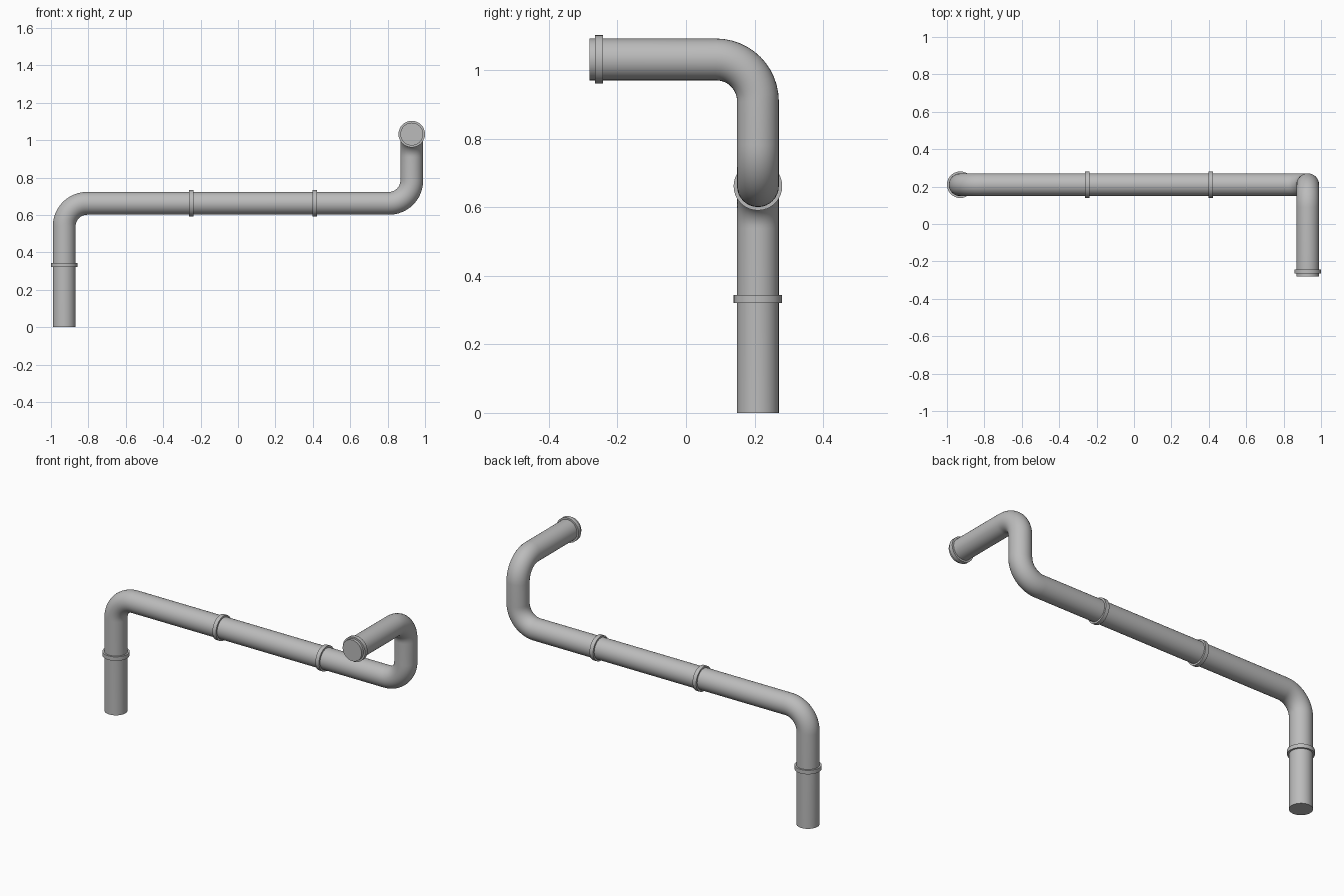
import bpy
import math
from mathutils import Vector

cube = bpy.data.objects.get("Cube")
if cube:
    bpy.data.objects.remove(cube, do_unlink=True)

PIPE_R, BAND_R, BAND_W, BEND_R = 0.061, 0.071, 0.023, 0.122
SIDE_X, BACK_Y, RUN_Z, TOP_Z = 0.929, 0.21, 0.662, 1.032

grey = bpy.data.materials.new("grey metal")
grey.use_nodes = True
grey.diffuse_color = (0.5, 0.5, 0.5, 1)
grey.node_tree.nodes["Principled BSDF"].inputs["Base Color"].default_value = (0.5, 0.5, 0.5, 1)


def activate(obj):
    bpy.ops.object.select_all(action='DESELECT')
    obj.select_set(True)
    bpy.context.view_layer.objects.active = obj


def rounded_path(corners, radius, steps=12):
    """Replace every inner corner with a quarter-circle bend."""
    pts = [corners[0]]
    for prev, corner, following in zip(corners, corners[1:], corners[2:]):
        back = (prev - corner).normalized()
        ahead = (following - corner).normalized()
        centre = corner + (back + ahead) * radius
        for i in range(steps + 1):
            a = math.pi / 2 * i / steps
            pts.append(centre - ahead * radius * math.cos(a) - back * radius * math.sin(a))
    return pts + [corners[-1]]


# Pipe: upright, long run, riser and forward outlet
corners = [Vector(p) for p in (
    (-SIDE_X, BACK_Y, 0), (-SIDE_X, BACK_Y, RUN_Z), (SIDE_X, BACK_Y, RUN_Z),
    (SIDE_X, BACK_Y, TOP_Z), (SIDE_X, -0.282, TOP_Z))]
points = rounded_path(corners, BEND_R)
curve = bpy.data.curves.new("pipe", 'CURVE')
curve.dimensions = '3D'
curve.bevel_depth = PIPE_R
curve.bevel_resolution = 14
curve.use_fill_caps = True
spline = curve.splines.new('POLY')
spline.points.add(len(points) - 1)
for sp, p in zip(spline.points, points):
    sp.co = (*p, 1)
pipe = bpy.data.objects.new("pipe", curve)
bpy.context.collection.objects.link(pipe)
curve.materials.append(grey)
activate(pipe)
bpy.ops.object.convert(target='MESH')
bpy.ops.object.shade_smooth_by_angle(angle=math.radians(35))


# Joint bands around the pipe
def band(name, centre, axis):
    turn = Vector(axis).to_track_quat('Z', 'Y').to_euler()
    bpy.ops.mesh.primitive_cylinder_add(vertices=32, radius=BAND_R, depth=BAND_W,
                                        location=centre, rotation=turn)
    obj = bpy.context.object
    obj.name = name
    obj.data.materials.append(grey)
    activate(obj)
    bpy.ops.object.shade_smooth_by_angle(angle=math.radians(35))


band("upright_band", (-SIDE_X, BACK_Y, 0.332), (0, 0, 1))
band("run_band_right", (-0.25, BACK_Y, RUN_Z), (1, 0, 0))
band("run_band_left", (0.41, BACK_Y, RUN_Z), (1, 0, 0))
band("outlet_band", (SIDE_X, -0.254, TOP_Z), (0, 1, 0))
